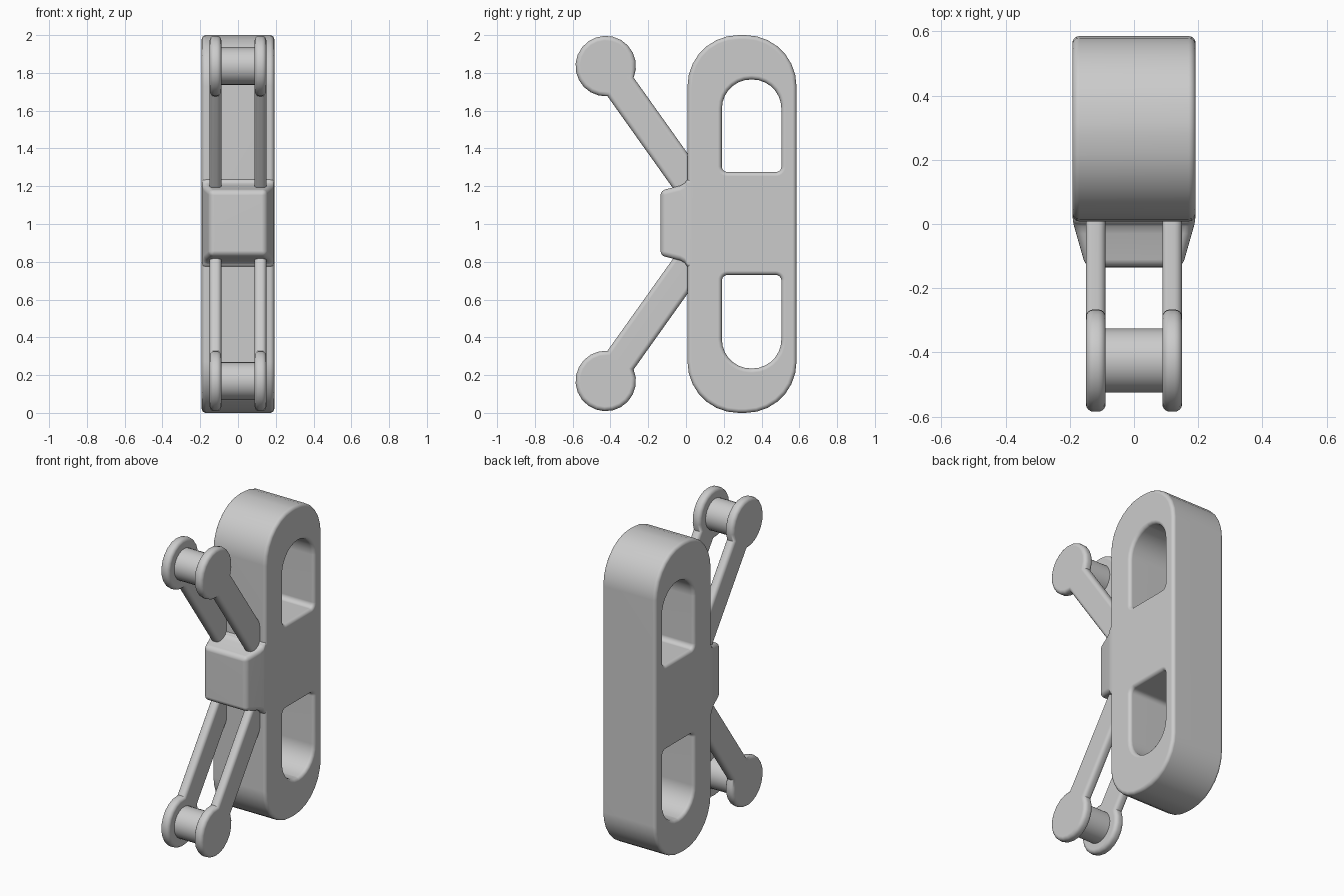
import bpy, bmesh
from math import pi, sin, cos, asin, radians

if "Cube" in bpy.data.objects:
    bpy.data.objects.remove(bpy.data.objects["Cube"])


def rounded(y0, y1, z0, z1, rb, rt, n=7):
    """Rounded rectangle in YZ with separate bottom and top radii."""
    pts = []
    corners = [(y1 - rb, z0 + rb, rb, -90), (y1 - rt, z1 - rt, rt, 0),
               (y0 + rt, z1 - rt, rt, 90), (y0 + rb, z0 + rb, rb, 180)]
    for cy, cz, r, a0 in corners:
        for i in range(n + 1):
            a = radians(a0 + 90 * i / n)
            pts.append((cy + r * cos(a), cz + r * sin(a)))
    return pts


def prism(name, pts, x0, x1):
    """Extrude a YZ outline along x."""
    bm = bmesh.new()
    face = bm.faces.new([bm.verts.new((x0, y, z)) for y, z in pts])
    ext = bmesh.ops.extrude_face_region(bm, geom=[face])
    for v in ext["geom"]:
        if isinstance(v, bmesh.types.BMVert):
            v.co.x = x1
    return make(name, bm)


def make(name, bm):
    bmesh.ops.recalc_face_normals(bm, faces=bm.faces)
    me = bpy.data.meshes.new(name)
    bm.to_mesh(me)
    bm.free()
    ob = bpy.data.objects.new(name, me)
    bpy.context.collection.objects.link(ob)
    return ob


def finish(ob, width=0, angle=60):
    """Round the edges, apply the modifiers and shade smooth."""
    if width:
        b = ob.modifiers.new("round", "BEVEL")
        b.width = width
        b.segments = 4
        b.limit_method = 'ANGLE'
        b.angle_limit = radians(angle)
        b.use_clamp_overlap = False
    dg = bpy.context.evaluated_depsgraph_get()
    me = bpy.data.meshes.new_from_object(ob.evaluated_get(dg))
    ob.modifiers.clear()
    ob.data = me
    bpy.ops.object.select_all(action='DESELECT')
    ob.select_set(True)
    bpy.context.view_layer.objects.active = ob
    bpy.ops.object.shade_smooth_by_angle(angle=radians(35))
    w = ob.modifiers.new("normals", "WEIGHTED_NORMAL")
    w.keep_sharp = True


# Long rounded body with two windows
body = prism("body", rounded(0.008, 0.585, 0.0, 2.0, 0.27, 0.27), -0.192, 0.192)
windows = [prism("upper_window_cutter", rounded(0.19, 0.505, 1.275, 1.765, 0.03, 0.154), -0.5, 0.5),
           prism("lower_window_cutter", rounded(0.19, 0.505, 0.235, 0.73, 0.154, 0.03), -0.5, 0.5)]
for w in windows:
    m = body.modifiers.new("window", "BOOLEAN")
    m.object = w
    m.operation = 'DIFFERENCE'
    m.solver = 'EXACT'
finish(body, 0.022, 50)
for w in windows:
    bpy.data.objects.remove(w)

# Tapered hub block, flaring into the body
bm = bmesh.new()
rings = []
for y, hx, hz in [(-0.135, 0.15, 0.172), (-0.03, 0.18, 0.198),
                  (-0.005, 0.187, 0.212), (0.008, 0.19, 0.24), (0.06, 0.194, 0.24)]:
    rings.append([bm.verts.new((sx * hx, y, 1.005 + sz * hz))
                  for sx, sz in ((-1, -1), (1, -1), (1, 1), (-1, 1))])
for a, b in zip(rings, rings[1:]):
    for i in range(4):
        j = (i + 1) % 4
        bm.faces.new((a[i], a[j], b[j], b[i]))
bm.faces.new(rings[0])
bm.faces.new(rings[-1])
finish(make("hub_block", bm), 0.025, 55)

# Arms: a disc with a bar running down into the hub
CY, CZ, R, HALF, LENGTH = -0.425, 1.836, 0.16, 0.085, 0.84
dy, dz = 0.58, -0.8146
direction = -0.952
gap = asin(HALF / R)
outline = []
for i in range(19):
    a = direction + gap + (2 * pi - 2 * gap) * i / 18
    outline.append((CY + R * cos(a), CZ + R * sin(a)))
ey, ez = CY + dy * LENGTH, CZ + dz * LENGTH
outline += [(ey + HALF * dz, ez - HALF * dy), (ey - HALF * dz, ez + HALF * dy)]

for level in ("upper", "lower"):
    def flip(z):
        return z if level == "upper" else 2.005 - z
    for side, s in (("left", -1), ("right", 1)):
        arm = prism(f"{level}_{side}_arm", [(y, flip(z)) for y, z in outline],
                    s * 0.088, s * 0.15)
        finish(arm, 0.024, 65)
    # Pin joining the two discs
    pin = prism(f"{level}_pin", [(CY + 0.1 * cos(2 * pi * i / 24),
                                  flip(CZ) + 0.1 * sin(2 * pi * i / 24))
                                 for i in range(24)], -0.11, 0.11)
    finish(pin)
